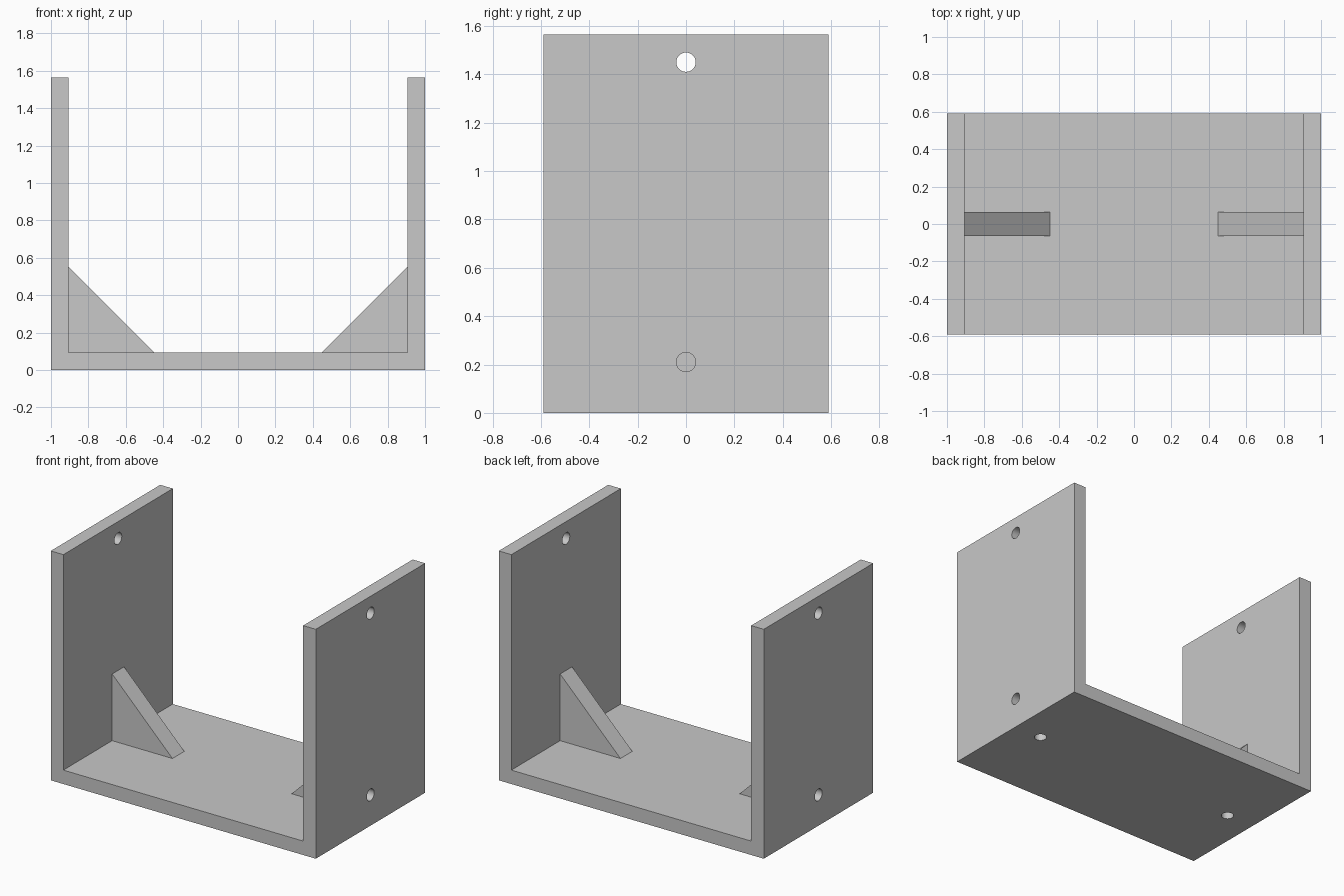
import bpy
import bmesh
from math import pi
from mathutils import Matrix, Vector

if "Cube" in bpy.data.objects:
    bpy.data.objects.remove(bpy.data.objects["Cube"], do_unlink=True)

WIDTH, DEPTH, HEIGHT = 2.0, 1.18, 1.565
WALL = 0.095          # plate thickness
RIB, RIB_DEPTH = 0.455, 0.128
HOLE_R, HOLE_IN, HOLE_TOP = 0.04, 0.21, 1.45

grey = bpy.data.materials.new("plain grey")
grey.use_nodes = True
grey.diffuse_color = (0.58, 0.58, 0.58, 1)
grey.node_tree.nodes["Principled BSDF"].inputs["Base Color"].default_value = grey.diffuse_color


def add_object(name, bm):
    bmesh.ops.recalc_face_normals(bm, faces=bm.faces)
    mesh = bpy.data.meshes.new(name)
    bm.to_mesh(mesh)
    bm.free()
    mesh.materials.append(grey)
    obj = bpy.data.objects.new(name, mesh)
    bpy.context.collection.objects.link(obj)
    return obj


def extrude_profile(name, points, depth):
    """Extrude an x-z outline along y, centred on y = 0."""
    bm = bmesh.new()
    face = bm.faces.new([bm.verts.new((x, -depth / 2, z)) for x, z in points])
    new = bmesh.ops.extrude_face_region(bm, geom=[face])["geom"]
    verts = [v for v in new if isinstance(v, bmesh.types.BMVert)]
    bmesh.ops.translate(bm, verts=verts, vec=Vector((0, depth, 0)))
    return add_object(name, bm)


# U-shaped bracket: base plate with two upright walls
half, inner = WIDTH / 2, WIDTH / 2 - WALL
right_half = [(half, 0), (half, HEIGHT), (inner, HEIGHT), (inner, WALL)]
outline = right_half + [(-x, z) for x, z in reversed(right_half)]
bracket = extrude_profile("u_bracket", outline, DEPTH)

# Screw holes: two through each wall and one under each rib
bm = bmesh.new()
turn = Matrix.Rotation(pi / 2, 4, 'Y')
for side in (-1, 1):
    wall_x = side * (half - WALL / 2)
    holes = [((wall_x, 0, HOLE_TOP), turn),
             ((wall_x, 0, HOLE_IN), turn),
             ((side * (half - HOLE_IN), 0, WALL / 2), Matrix())]
    for place, rotation in holes:
        bmesh.ops.create_cone(bm, cap_ends=True, segments=32, radius1=HOLE_R,
                              radius2=HOLE_R, depth=WALL * 1.6,
                              matrix=Matrix.Translation(place) @ rotation)
cutter = add_object("hole_cutter", bm)
cutter.hide_render = True

cut = bracket.modifiers.new("holes", 'BOOLEAN')
cut.operation = 'DIFFERENCE'
cut.solver = 'EXACT'
cut.object = cutter
bpy.ops.object.select_all(action='DESELECT')
bpy.context.view_layer.objects.active = bracket
bracket.select_set(True)
bpy.ops.object.modifier_apply(modifier=cut.name)
bpy.data.objects.remove(cutter, do_unlink=True)
bpy.ops.object.shade_smooth_by_angle()

# Triangular ribs bracing each wall against the base
for name, side in (("left_rib", 1), ("right_rib", -1)):
    extrude_profile(name, [(side * inner, WALL), (side * (inner - RIB), WALL),
                           (side * inner, WALL + RIB)], RIB_DEPTH)
